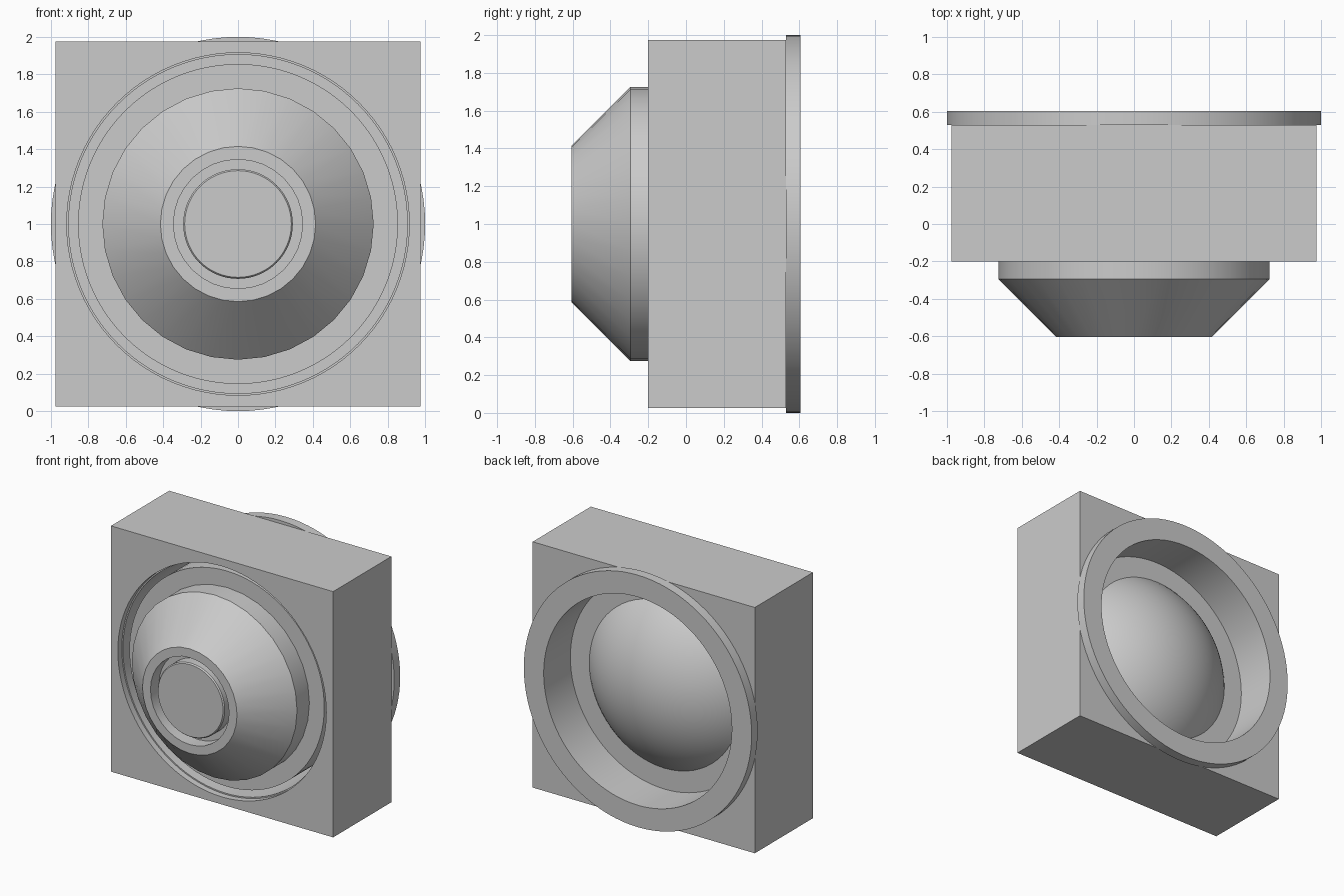
import bpy, bmesh, math
from mathutils import Matrix, Vector

cube = bpy.data.objects.get("Cube")
if cube:
    bpy.data.objects.remove(cube, do_unlink=True)

# single plain grey
grey = bpy.data.materials.new("plain_grey")
grey.use_nodes = True
colour = (0.6, 0.6, 0.6, 1.0)
grey.diffuse_color = colour
grey.node_tree.nodes["Principled BSDF"].inputs["Base Color"].default_value = colour

AXIS_Z = 1.0  # height of the common turning axis


def finish(name, bm, smooth=True):
    bmesh.ops.remove_doubles(bm, verts=bm.verts, dist=1e-5)
    bmesh.ops.recalc_face_normals(bm, faces=bm.faces)
    mesh = bpy.data.meshes.new(name)
    bm.to_mesh(mesh)
    bm.free()
    mesh.materials.append(grey)
    obj = bpy.data.objects.new(name, mesh)
    bpy.context.collection.objects.link(obj)
    if smooth:
        select(obj)
        bpy.ops.object.shade_smooth_by_angle(angle=math.radians(30))
    return obj


def select(obj):
    bpy.ops.object.select_all(action='DESELECT')
    obj.select_set(True)
    bpy.context.view_layer.objects.active = obj


def lathe(name, profile, steps=96, closed=False):
    """Turn a profile of (radius, y) points about the front-to-back axis."""
    bm = bmesh.new()
    verts = [bm.verts.new((r, y, AXIS_Z)) for r, y in profile]
    edges = [bm.edges.new(pair) for pair in zip(verts, verts[1:])]
    if closed:
        edges.append(bm.edges.new((verts[-1], verts[0])))
    bmesh.ops.spin(bm, geom=verts + edges, cent=(0, 0, AXIS_Z), axis=(0, 1, 0),
                   angle=math.tau, steps=steps, use_merge=True)
    return finish(name, bm)


# square block with a stepped round bore
bm = bmesh.new()
front, back = -0.2, 0.53
bmesh.ops.create_cube(bm, size=1, matrix=Matrix.Translation((0, (front + back) / 2, AXIS_Z))
                      @ Matrix.Diagonal((1.95, back - front, 1.95, 1)))
block = finish("square_block", bm, smooth=False)
cutter = lathe("bore_cutter", [(0, -0.3), (0.915, -0.3), (0.915, -0.15),
                               (0.905, -0.15), (0.905, 0.6), (0, 0.6)])
cutter.hide_render = True
cut = block.modifiers.new("bore", 'BOOLEAN')
cut.operation = 'DIFFERENCE'
cut.object = cutter
select(block)
bpy.ops.object.modifier_apply(modifier=cut.name)
bpy.data.objects.remove(cutter, do_unlink=True)
select(block)
bpy.ops.object.shade_smooth_by_angle(angle=math.radians(30))

# round housing with a rear flange and a shoulder behind the cone
lathe("housing_and_flange", [(0.7, -0.14), (0.855, -0.14), (0.855, 0.53), (1, 0.53),
                             (1, 0.605), (0.826, 0.605), (0.826, 0.27), (0.64, 0.27),
                             (0.64, 0.2), (0.7, 0.2)], closed=True)

# front cone with a recessed nose
lathe("front_cone", [(0, -0.5), (0.345, -0.5), (0.345, -0.605), (0.415, -0.605),
                     (0.725, -0.295), (0.725, -0.14), (0, -0.14)], steps=32)

# plug in the nose with a fine chamfer
lathe("nose_plug", [(0, -0.595), (0.285, -0.595), (0.293, -0.585), (0.293, -0.5)], steps=64)

# domed rear element
radius, half_angle, rings = 0.66, math.radians(47), 16
sphere = radius / math.sin(half_angle)
base = 0.27 - sphere * math.cos(half_angle)
angles = [half_angle * i / rings for i in range(rings + 1)]
lathe("rear_dome", [(sphere * math.sin(a), base + sphere * math.cos(a)) for a in angles], steps=64)
